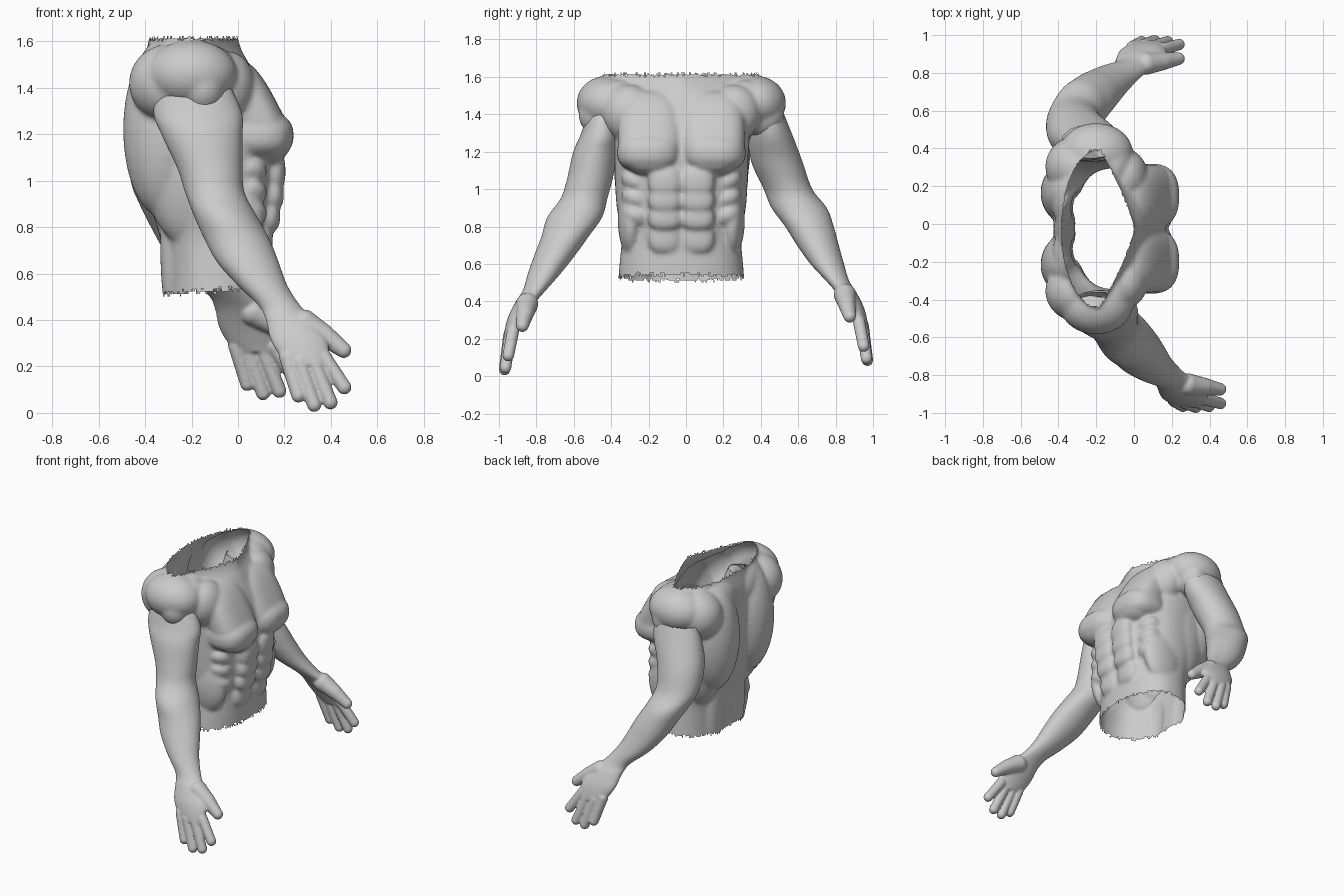
import bpy, bmesh, math, random
from mathutils import Matrix, Vector

random.seed(4)
if "Cube" in bpy.data.objects:
    bpy.data.objects.remove(bpy.data.objects["Cube"])

clay = bpy.data.materials.new("grey clay")
clay.use_nodes = True
clay.diffuse_color = (0.6, 0.6, 0.6, 1)
clay.node_tree.nodes["Principled BSDF"].inputs["Base Color"].default_value = (0.6, 0.6, 0.6, 1)

MID = -0.025   # body centre line in y


def spline(rows, steps=5):
    """Catmull-Rom interpolation through rows of numbers."""
    out = []
    for i in range(len(rows) - 1):
        a, b = rows[max(i - 1, 0)], rows[i]
        c, d = rows[i + 1], rows[min(i + 2, len(rows) - 1)]
        for k in range(steps):
            t = k / steps
            out.append([q + t / 2 * (r - p + t * (2 * p - 5 * q + 4 * r - s + t * (3 * (q - r) + s - p)))
                        for p, q, r, s in zip(a, b, c, d)])
    return out + [list(rows[-1])]


def signed_power(v, e):
    return math.copysign(abs(v) ** e, v)


def loft(bm, rows, sides=48):
    """Closed solid through level rings: (z, x, y, x radius, y radius, front squareness)."""
    rings = []
    for z, x, y, rx, ry, front in spline(rows):
        ring = []
        for i in range(sides):
            a = math.tau * i / sides
            e = 2 / (front if math.cos(a) > 0 else max(front, 2))
            ring.append(bm.verts.new((x + rx * signed_power(math.cos(a), e),
                                      y + ry * signed_power(math.sin(a), e), z)))
        rings.append(ring)
    for low, high in zip(rings, rings[1:]):
        for i in range(sides):
            j = (i + 1) % sides
            bm.faces.new((low[i], low[j], high[j], high[i]))
    bm.faces.new(rings[0])
    bm.faces.new(rings[-1])


def muscle(bm, centre, radii, tilt_x=0, tilt_y=0, square=1.0):
    """Ellipsoid bulge; square below 1 makes it boxier."""
    m = (Matrix.Translation(centre) @ Matrix.Rotation(math.radians(tilt_x), 4, 'X')
         @ Matrix.Rotation(math.radians(tilt_y), 4, 'Y') @ Matrix.Diagonal((*radii, 1)))
    ball = bmesh.ops.create_uvsphere(bm, u_segments=32, v_segments=20, radius=1)
    for v in ball["verts"]:
        v.co = m @ Vector([signed_power(c, square) for c in v.co])


def digit(bm, points, r0, r1):
    """Tapered finger along a path, rounded at each joint."""
    n = len(points) - 1
    radius = [r0 + (r1 - r0) * i / n for i in range(n + 1)]
    for p, r in zip(points, radius):
        muscle(bm, p, (r, r, r))
    for i in range(n):
        p, q = Vector(points[i]), Vector(points[i + 1])
        turn = (q - p).to_track_quat('Z', 'Y').to_matrix().to_4x4()
        bmesh.ops.create_cone(bm, cap_ends=True, segments=20, radius1=radius[i], radius2=radius[i + 1],
                              depth=(q - p).length, matrix=Matrix.Translation((p + q) / 2) @ turn)


def skin(name, bm, voxel, smooth, keep):
    """Fuse overlapping solids into one smooth skin, then open it where keep is false."""
    bmesh.ops.recalc_face_normals(bm, faces=bm.faces)
    mesh = bpy.data.meshes.new(name)
    bm.to_mesh(mesh)
    bm.free()
    obj = bpy.data.objects.new(name, mesh)
    bpy.context.collection.objects.link(obj)
    fuse = obj.modifiers.new("fuse", 'REMESH')
    fuse.mode = 'VOXEL'
    fuse.voxel_size = voxel
    relax = obj.modifiers.new("relax", 'SMOOTH')
    relax.factor = 0.5
    relax.iterations = smooth
    graph = bpy.context.evaluated_depsgraph_get()
    done = bpy.data.meshes.new_from_object(obj.evaluated_get(graph))
    obj.modifiers.clear()
    obj.data = done
    bm = bmesh.new()
    bm.from_mesh(done)
    gone = [f for f in bm.faces if not keep(f.calc_center_median())]
    bmesh.ops.delete(bm, geom=gone, context='FACES')
    bm.to_mesh(done)
    bm.free()
    done.materials.clear()
    done.materials.append(clay)
    done.polygons.foreach_set("use_smooth", [True] * len(done.polygons))


# Torso core: z, back x, front x, half width, front squareness
core = [(0.42, -.31, .125, .345, 2.3), (0.6, -.315, .125, .33, 2.3), (0.75, -.335, .125, .32, 2.3),
        (0.9, -.38, .15, .345, 2.3), (1.05, -.41, .165, .355, 2.3), (1.2, -.425, .165, .36, 2.3),
        (1.35, -.425, .125, .375, 2.2), (1.5, -.41, .05, .41, 1.7), (1.58, -.39, .01, .415, 1.25),
        (1.72, -.36, -.02, .40, 1.1)]
bm = bmesh.new()
loft(bm, [(z, (b + f) / 2, MID, (f - b) / 2, w, p) for z, b, f, w, p in core], 64)

for s in (-1, 1):
    def bulge(x, y, z, radii, tilt_x=0, tilt_y=0, square=1.0):
        muscle(bm, (x, MID + s * y, z), radii, s * tilt_x, tilt_y, square)

    # Chest plate, its lower edge, and the slope up to the shoulder
    bulge(.065, .168, 1.30, (.108, .172, .24), 0, -28, .75)
    bulge(.09, .173, 1.195, (.15, .172, .105), 0, 0, .8)
    bulge(-.045, .27, 1.40, (.12, .15, .16), -30)
    bulge(-.12, .34, 1.45, (.12, .16, .135))
    # Shoulder cap
    bulge(-.20, .40, 1.46, (.195, .16, .145))
    bulge(-.15, .43, 1.40, (.10, .12, .12))
    # Back of the shoulder
    bulge(-.29, .33, 1.42, (.18, .165, .17))
    # Back
    bulge(-.32, .19, 1.22, (.175, .18, .38))
    bulge(-.30, .15, 1.45, (.135, .2, .17))
    bulge(-.20, .21, 1.13, (.22, .15, .42))
    bulge(-.285, .11, .72, (.05, .09, .34))
    # Abdominal blocks
    for z, x, h in ((1.04, .15, .09), (.94, .143, .07), (.845, .127, .07), (.74, .095, .09)):
        bulge(x, .088, z, (.055, .09, h), 0, 0, .8)
    # Ribs and flank
    for z in (1.04, .95, .86):
        bulge(.045, .24, z, (.08, .085, .06), 25)
    bulge(-.04, .27, .84, (.15, .07, .2))

# Ragged openings at neck and waist
skin("torso", bm, 0.011, 9,
     lambda c: 0.535 + 0.075 * c.x + random.uniform(-.012, .012) < c.z < 1.612 + random.uniform(-.009, .009))

# Arms: z, x, outward y, x radius, y radius
front_rows = [(1.46, -.2, .44, .14, .07), (1.3, -.175, .455, .19, .105), (1.2, -.155, .483, .175, .12),
              (1.05, -.12, .515, .14, .122), (.95, -.10, .545, .128, .125), (.85, -.055, .595, .135, .147),
              (.75, -.005, .645, .14, .127), (.65, .042, .70, .133, .11), (.55, .105, .757, .107, .088)]
back_rows = [(1.46, -.22, .43, .14, .07), (1.3, -.25, .45, .17, .115), (1.15, -.30, .485, .16, .137),
             (1.0, -.32, .545, .142, .13), (.9, -.29, .605, .135, .148), (.8, -.24, .66, .135, .13),
             (.7, -.19, .705, .128, .112), (.6, -.125, .755, .11, .09)]
hand_rows = [(.46, .18, .81, .09, .062), (.40, .225, .855, .105, .055), (.32, .26, .90, .122, .05),
             (.25, .285, .928, .107, .041), (.21, .305, .94, .08, .034)]
fingers = [((.21, .935, .24), (.26, .965, .075)), ((.265, .945, .22), (.328, .97, .035)),
           ((.325, .94, .22), (.398, .965, .045)), ((.37, .925, .24), (.458, .95, .11))]
thumb = [(.285, .85, .385), (.37, .86, .335), (.455, .875, .27)]

for name, side, rows, dx, dz in (("front_arm", -1, front_rows, 0, 0), ("back_arm", 1, back_rows, -.22, .05)):
    bm = bmesh.new()
    hand = [(z + dz, x + dx, y, rx, ry) for z, x, y, rx, ry in hand_rows]
    loft(bm, [(z, x, side * y, rx, ry, 2) for z, x, y, rx, ry in rows + hand])
    for path in fingers:
        digit(bm, [(x + dx, side * y, z + dz) for x, y, z in path], .033, .031)
    digit(bm, [(x + dx, side * y, z + dz) for x, y, z in thumb], .06, .034)
    skin(name, bm, 0.007, 4, lambda c: c.z < 1.4)
